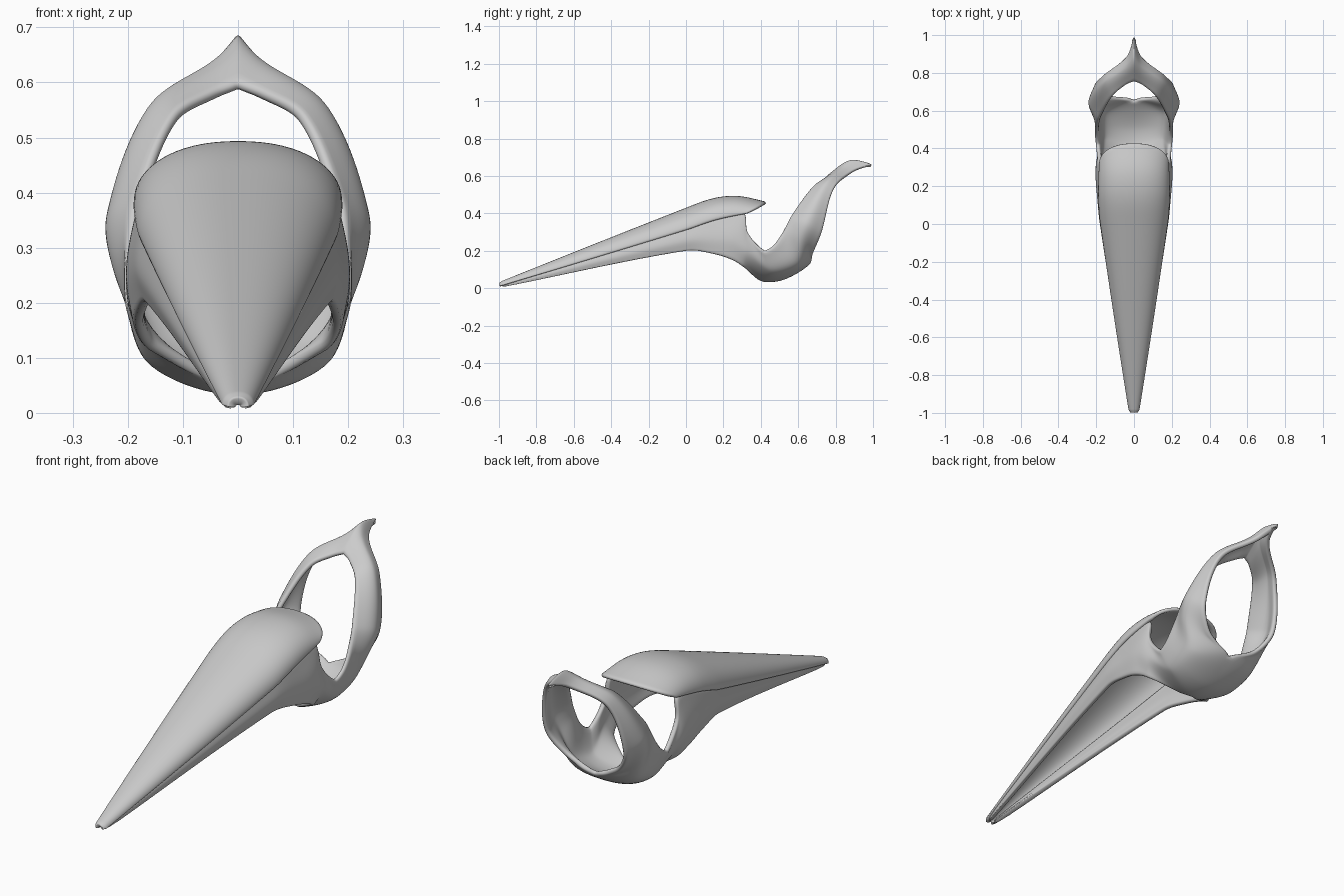
import bpy
import math
from mathutils import Vector

if "Cube" in bpy.data.objects:
    bpy.data.objects.remove(bpy.data.objects["Cube"], do_unlink=True)

metal = bpy.data.materials.new("plain grey")
metal.use_nodes = True
GREY = (0.6, 0.6, 0.6, 1)
metal.diffuse_color = GREY
metal.node_tree.nodes["Principled BSDF"].inputs["Base Color"].default_value = GREY


def spline(points, steps, after=None):
    """Smooth curve through the points, spaced by chord length."""
    pts = [Vector(p) for p in points]
    ext = [pts[0]] + pts + [after or pts[-1]]
    gap = [max((b - a).length, 1e-6) for a, b in zip(ext, ext[1:])]
    tan = [(ext[k + 1] - ext[k - 1]) / (gap[k] + gap[k - 1]) for k in range(1, len(ext) - 1)]
    out = []
    for k in range(len(pts) - 1):
        d = gap[k + 1]
        for s in range(steps):
            t = s / steps
            h = t * t * (3 - 2 * t)
            out.append(pts[k] * (1 - h) + pts[k + 1] * h
                       + tan[k] * d * t * (1 - t) ** 2 - tan[k + 1] * d * t * t * (1 - t))
    return out + [pts[-1]]


def shell(name, columns, steps, thickness):
    """Mirrored, thickened sheet lofted through columns of the left half."""
    rows = [spline(r, steps) for r in zip(*columns)]
    n, m = len(rows[0]), len(rows)
    verts = [(max(rows[j][i].x, 0), rows[j][i].y, rows[j][i].z) for i in range(n) for j in range(m)]
    faces = [(i * m + j, i * m + j + 1, (i + 1) * m + j + 1, (i + 1) * m + j)
             for i in range(n - 1) for j in range(m - 1)]
    mesh = bpy.data.meshes.new(name)
    mesh.from_pydata(verts, [], faces)
    mesh.materials.append(metal)
    mesh.shade_smooth()
    ob = bpy.data.objects.new(name, mesh)
    bpy.context.collection.objects.link(ob)
    mirror = ob.modifiers.new("mirror", 'MIRROR')
    mirror.merge_threshold = 0.0005
    solid = ob.modifiers.new("thickness", 'SOLIDIFY')
    solid.thickness = thickness
    solid.offset = -1
    rounding = ob.modifiers.new("round", 'SUBSURF')
    rounding.levels = rounding.render_levels = 1


def arch(crest_y, edge_y, half_width, edge_z, crest_z):
    """Half of a flattened arch, from the crest down to the side edge."""
    col = []
    for k in range(13):
        a = math.pi / 2 * k / 12
        s, c = math.sin(a), max(math.cos(a), 0)
        col.append(Vector((half_width * s ** .9,
                           edge_y + (crest_y - edge_y) * c,
                           edge_z + (crest_z - edge_z) * c ** .9)))
    return col


# Arched upper shell of the claw
shell("claw_top", [
    arch(-1, -1, .018, .01, .028),
    arch(-.98, -.98, .03, .014, .04),
    arch(0, 0, .18, .31, .43),
    arch(.15, .13, .19, .355, .482),
    arch(.28, .22, .19, .378, .493),
    arch(.43, .33, .185, .4, .462),
], 7, .018)

# Rails of the side wall, running from the tip back and up around the finger ring
upper_rail = [
    (.02, -.99, .022), (.17, 0, .32), (.178, .15, .372), (.176, .31, .405), (.19, .33, .3),
    (.205, .41, .2), (.21, .46, .22), (.21, .5, .27), (.2, .53, .33), (.187, .56, .39),
    (.12, .67, .54), (.04, .735, .585), (0, .75, .6)]
middle_rail = [
    (.024, -.99, .012), (.181, 0, .255), (.196, .15, .265), (.204, .26, .26), (.199, .33, .195),
    (.16, .44, .09), (.165, .52, .095), (.175, .6, .135), (.228, .62, .26), (.24, .65, .36),
    (.162, .74, .558), (.042, .825, .642), (0, .88, .688)]
lower_rail = [
    (.022, -.99, .002), (.168, 0, .198), (.186, .15, .18), (.188, .25, .147), (.16, .31, .108),
    (0, .4, .036), (0, .52, .043), (0, .66, .125), (.13, .68, .18), (.205, .73, .3),
    (.165, .79, .53), (.04, .89, .625), (0, 1, .664)]

# Cross curves; those ending on the centre line continue into their mirror image
walls = []
for up, mid, low in zip(upper_rail, middle_rail, lower_rail):
    beyond = Vector((-mid[0], mid[1], mid[2])) if low[0] == 0 else None
    walls.append(spline((up, mid, low), 5, beyond))
shell("side_walls_and_ring", walls, 6, .022)
